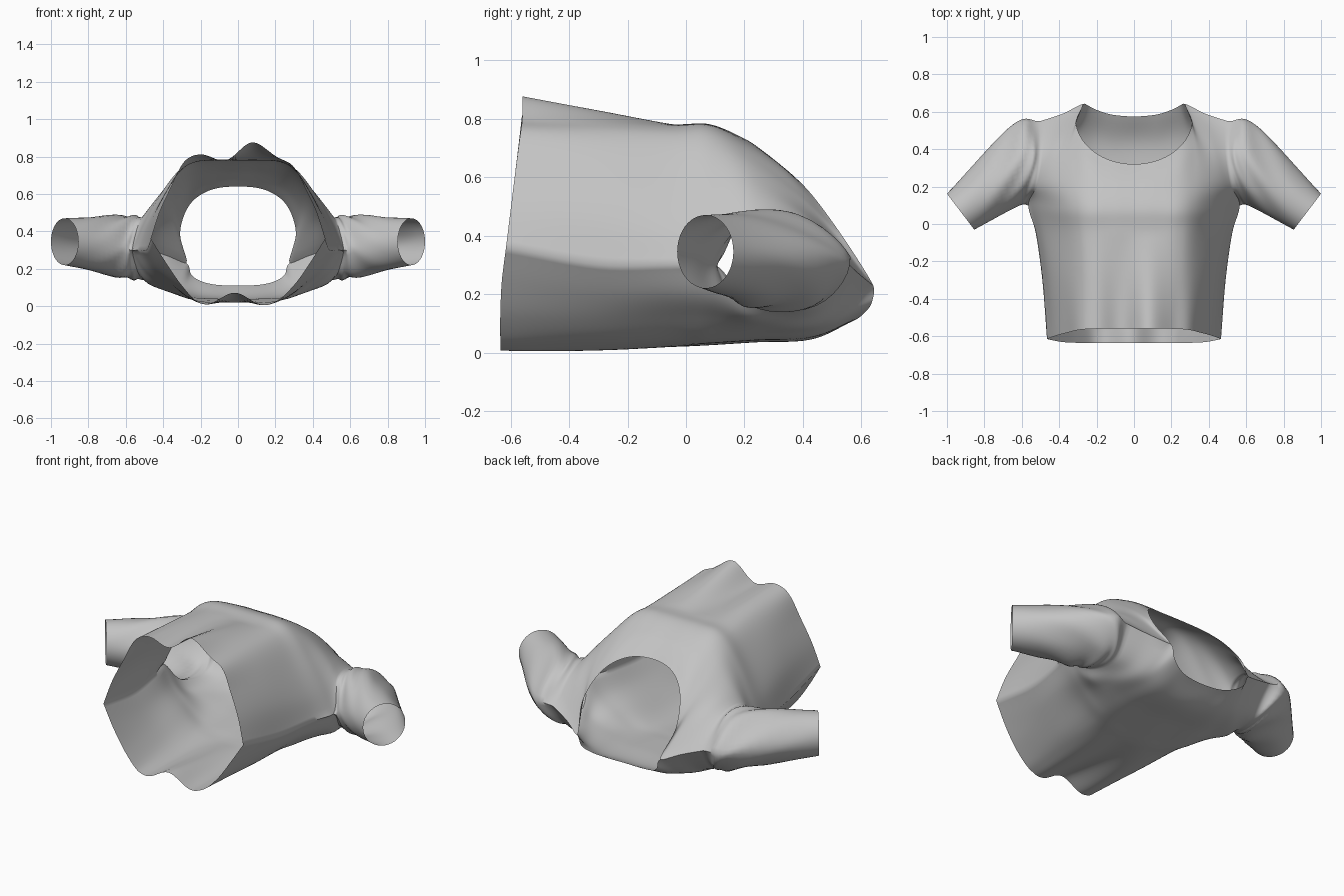
import bpy, bmesh, math
from mathutils import Vector

if "Cube" in bpy.data.objects:
    bpy.data.objects.remove(bpy.data.objects["Cube"])

NU, NV = 6, 7          # subdivisions across and along the cloth
CHEST = 3              # control row where the armholes begin


def spline(pts, n, closed=False):
    """Smooth curve through the points, n steps per span."""
    p = [Vector(q) for q in pts]
    k = len(p)
    if closed:
        get = lambda i: p[i % k]
    else:
        ext = [p[0] * 2 - p[1]] + p + [p[-1] * 2 - p[-2]]
        get = lambda i: ext[i + 1]
    out = []
    for i in range(k if closed else k - 1):
        a, b, c, d = get(i - 1), get(i), get(i + 1), get(i + 2)
        for s in range(n):
            t = s / n
            out.append(0.5 * (2 * b + (c - a) * t + (2 * a - 5 * b + 4 * c - d) * t ** 2
                              + (3 * b - a - 3 * c + d) * t ** 3))
    return out if closed else out + [p[-1].copy()]


def along(rows, n):
    """Interpolate between matching rows of points."""
    cols = [spline(c, n) for c in zip(*rows)]
    return [list(r) for r in zip(*cols)]


def panel(rows):
    out = []
    for r in rows:
        # mirrored points keep the curve level across the centre line
        full = [(-x, y, z) for x, y, z in reversed(r[1:])] + r
        out.append(spline(full, NU)[(len(r) - 1) * NU:])
    return along(out, NV)


def flat(y, pts):
    return [(x, y, z) for x, z in pts]


def hem(pts):
    return [(x, -0.635 + 0.08 * max(0, z - 0.2) / 0.65, z) for x, z in pts]


# Half sections from the centre line out to the side
front_rows = [
    hem([(0, .82), (.1, .82), (.2, .81), (.29, .765), (.36, .63), (.42, .5), (.465, .36)]),
    flat(-.3, [(0, .80), (.11, .80), (.22, .79), (.3, .74), (.38, .62), (.45, .47), (.49, .3)]),
    flat(-.05, [(0, .78), (.12, .78), (.23, .77), (.31, .72), (.4, .59), (.48, .44), (.525, .3)]),
    [(0, .08, .78), (.12, .08, .78), (.24, .08, .77), (.33, .085, .71), (.42, .09, .59),
     (.5, .1, .45), (.565, .1, .3)],
    [(0, .2, .73), (.12, .2, .73), (.24, .21, .71), (.33, .22, .66), (.41, .23, .59),
     (.47, .22, .53), (.525, .2, .46)],
    [(0, .26, .69), (.13, .275, .68), (.25, .33, .63), (.33, .39, .54), (.37, .43, .47),
     (.43, .41, .46), (.5, .37, .45)],
    [(0, .32, .64), (.15, .35, .62), (.26, .43, .54), (.31, .54, .39), (.275, .64, .23),
     (.38, .59, .27), (.5, .55, .31)],
]
back_rows = [
    hem([(0, .035), (.1, .035), (.18, .035), (.24, .05), (.31, .12), (.39, .24), (.465, .36)]),
    flat(-.3, [(0, .02), (.11, .02), (.2, .025), (.27, .05), (.34, .11), (.42, .2), (.49, .3)]),
    flat(-.05, [(0, .02), (.12, .02), (.22, .03), (.29, .06), (.37, .12), (.46, .2), (.525, .3)]),
    [(0, .08, .025), (.13, .08, .03), (.24, .08, .035), (.32, .085, .06), (.41, .09, .12),
     (.5, .1, .19), (.565, .1, .3)],
    [(0, .24, .035), (.13, .24, .04), (.24, .24, .045), (.33, .24, .065), (.41, .24, .09),
     (.48, .23, .12), (.53, .22, .17)],
    [(0, .43, .045), (.12, .43, .05), (.21, .45, .06), (.28, .46, .08), (.34, .46, .1),
     (.41, .44, .13), (.49, .42, .15)],
    [(0, .575, .11), (.12, .585, .115), (.2, .61, .135), (.25, .635, .17), (.275, .64, .23),
     (.38, .59, .27), (.5, .55, .31)],
]
front, back = panel(front_rows), panel(back_rows)

# Close the side seams below the armpit and the shoulder seams
chest = CHEST * NV
seams = [(r, -1) for r in range(chest + 1)]
seams += [(-1, c) for c in range(4 * NU, 6 * NU + 1)]
for r, c in seams:
    mid = (front[r][c] + back[r][c]) / 2
    front[r][c], back[r][c] = mid, mid.copy()

# Sleeve: armhole, dropped shoulder ring, cuff
armhole = [r[-1] for r in front[chest:]] + [r[-1] for r in reversed(back[chest + 1:-1])]
upper = spline([(.62, .095, .3), (.605, .19, .455), (.6, .36, .475), (.65, .53, .33),
                (.6, .44, .18), (.615, .21, .16)], NV, True)
centre, inner = Vector((.927, .066, .345)), Vector((-.073, -.096, 0))
cuff = []
for i in range(6 * NV):
    a = math.tau * i / (6 * NV)
    cuff.append(centre + inner * math.cos(a) + Vector((0, 0, .125 * math.sin(a))))
sleeve = along([armhole, upper, cuff], 10)
for j, ring in enumerate(sleeve[1:-1], 1):
    # soft cloth folds, fading towards both ends
    fade = math.sin(math.pi * j / (len(sleeve) - 1)) ** 2
    for i, p in enumerate(ring):
        p.z += 0.008 * fade * math.sin(i * 0.75 + j * 0.9)
sleeve = [ring + ring[:1] for ring in sleeve]


def ripple(p):
    """Uneven waves in the hem that fade out towards the chest."""
    fade = min(1, max(0, (-0.05 - p.y) / 0.53))
    x = p.x
    if p.z > 0.4:
        w = min(1, (p.z - 0.4) / 0.35)
        dz = .062 * math.cos((x - .09) * math.tau / .38) * math.exp(-((x - .03) / .2) ** 2)
    else:
        w = max(0, 1 - p.z / 0.3)
        dz = .042 * math.cos((x + .02) * math.tau / .34) * math.exp(-(x / .25) ** 2)
    return Vector((x, p.y, max(0, p.z + dz * w * fade)))


bm = bmesh.new()


def add_grid(grid, side, flip):
    verts = [[bm.verts.new(ripple(Vector((p.x * side, p.y, p.z)))) for p in row] for row in grid]
    for a, b in zip(verts, verts[1:]):
        for i in range(len(a) - 1):
            quad = [a[i], a[i + 1], b[i + 1], b[i]]
            bm.faces.new(quad[::-1] if flip else quad)


for side in (1, -1):
    add_grid(front, side, side < 0)
    add_grid(back, side, side > 0)
    add_grid(sleeve, side, side > 0)
bmesh.ops.remove_doubles(bm, verts=bm.verts[:], dist=0.0005)
bmesh.ops.recalc_face_normals(bm, faces=bm.faces[:])
# Outward normals: the chest faces up
bm.faces.ensure_lookup_table()
top = max(bm.faces, key=lambda f: f.calc_center_median().z)
if top.normal.z < 0:
    bmesh.ops.reverse_faces(bm, faces=bm.faces[:])

mesh = bpy.data.meshes.new("shirt")
bm.to_mesh(mesh)
bm.free()
shirt = bpy.data.objects.new("shirt", mesh)
bpy.context.collection.objects.link(shirt)

# Plain grey cloth
cloth = bpy.data.materials.new("grey cloth")
cloth.use_nodes = True
colour = (0.55, 0.55, 0.55, 1)
cloth.diffuse_color = colour
cloth.node_tree.nodes["Principled BSDF"].inputs["Base Color"].default_value = colour
mesh.materials.append(cloth)

bpy.context.view_layer.objects.active = shirt
shirt.select_set(True)
bpy.ops.object.shade_smooth_by_angle(angle=math.radians(50))
